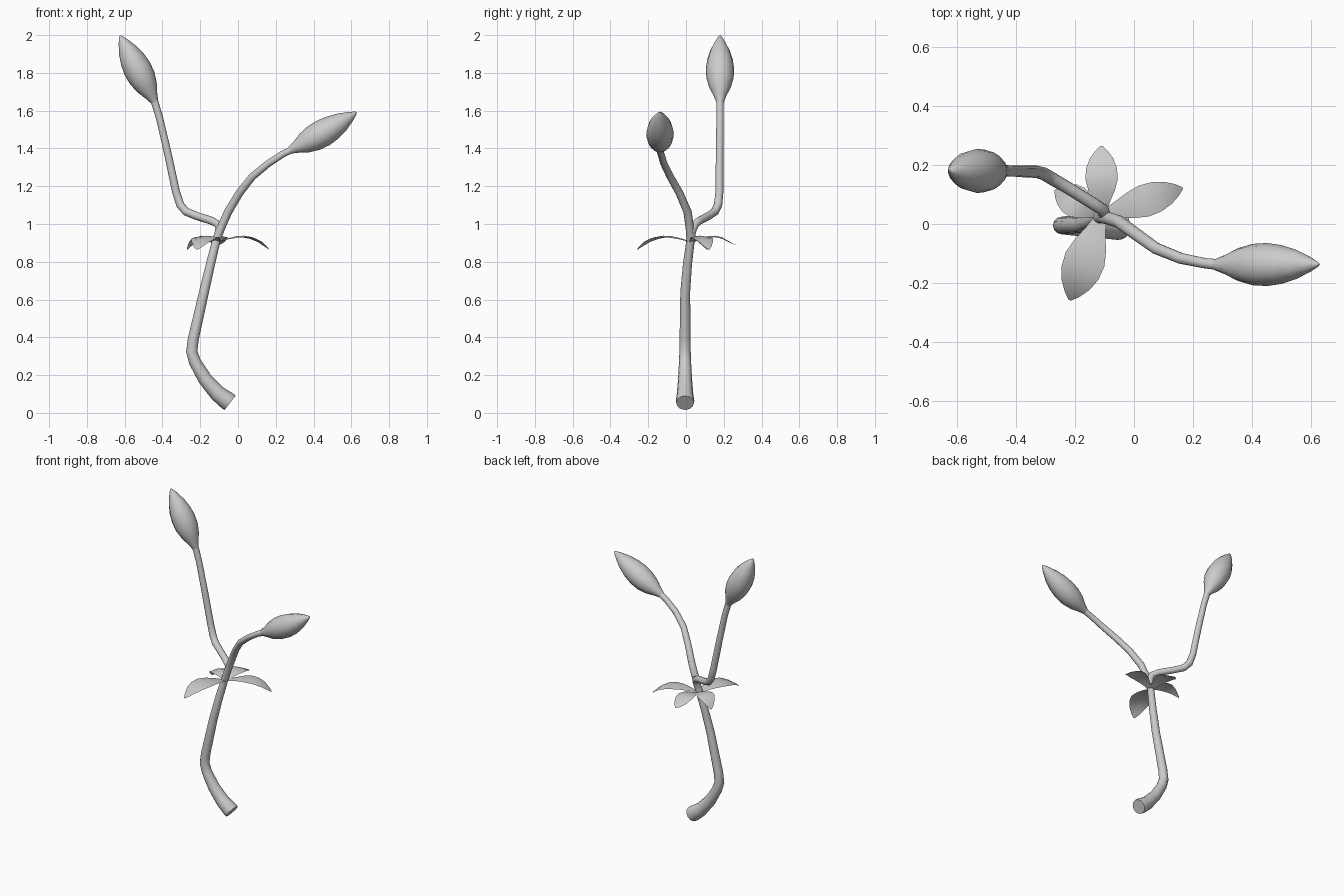
import bpy, bmesh, math
from mathutils import Vector

if "Cube" in bpy.data.objects:
    bpy.data.objects.remove(bpy.data.objects["Cube"])


def make_object(name, bm):
    bmesh.ops.recalc_face_normals(bm, faces=bm.faces)
    mesh = bpy.data.meshes.new(name)
    bm.to_mesh(mesh)
    bm.free()
    ob = bpy.data.objects.new(name, mesh)
    bpy.context.collection.objects.link(ob)
    bpy.ops.object.select_all(action='DESELECT')
    ob.select_set(True)
    bpy.context.view_layer.objects.active = ob
    bpy.ops.object.shade_smooth_by_angle(angle=math.radians(50))
    return ob


def tube(name, path, sides=12):
    """Sweep a round section along (x, y, z, radius) points."""
    bm = bmesh.new()
    pts = [Vector(p[:3]) for p in path]
    rings, side = [], Vector((0, 1, 0))
    for i, p in enumerate(pts):
        a = (p - pts[i - 1]).normalized() if i else Vector()
        b = (pts[i + 1] - p).normalized() if i < len(pts) - 1 else Vector()
        t = (a + b).normalized()
        side = (side - t * side.dot(t)).normalized()
        up = t.cross(side)
        r = path[i][3]
        rings.append([bm.verts.new(p + r * (math.cos(k) * side + math.sin(k) * up))
                      for k in (2 * math.pi * j / sides for j in range(sides))])
    for r0, r1 in zip(rings, rings[1:]):
        for j in range(sides):
            k = (j + 1) % sides
            bm.faces.new((r0[j], r0[k], r1[k], r1[j]))
    bm.faces.new(rings[0])
    bm.faces.new(rings[-1])
    return make_object(name, bm)


def bud(name, start, end, radius, sag):
    """Spindle-shaped bud between two points, slightly bowed."""
    s, e = Vector(start), Vector(end)
    shape = [(0, .26), (.1, .46), (.22, .76), (.36, .96), (.5, 1), (.64, .9),
             (.78, .68), (.9, .38), (.97, .17), (1, .05)]
    path = []
    for t, r in shape:
        p = s.lerp(e, t) + Vector(sag) * math.sin(math.pi * t)
        path.append((*p, r * radius))
    return tube(name, path)


def leaf(name, angle, length, width, drop):
    """Single-sheet arched leaf growing from the fork."""
    bm = bmesh.new()
    d = Vector((math.cos(angle), math.sin(angle), 0))
    n = Vector((-d.y, d.x, 0))
    base = Vector((-0.11, 0.03, 0.905))
    rows = []
    for t, w, z in [(0, .25, 0), (.18, .5, .018), (.36, .82, .03), (.52, 1, .033),
                    (.68, .95, .025), (.82, .72, .006), (.93, .38, -.02), (1, .06, -.04)]:
        if z < 0:
            z *= drop
        c = base + d * length * t + Vector((0, 0, z))
        rows.append([bm.verts.new(c + n * w * width * k - Vector((0, 0, .008 * w * abs(k))))
                     for k in (-1, 0, 1)])
    for a, b in zip(rows, rows[1:]):
        for j in range(2):
            bm.faces.new((a[j], a[j + 1], b[j + 1], b[j]))
    return make_object(name, bm)


# Main stem with bent foot
tube("stem", [(-.042, -.005, .053, .047), (-.055, -.005, .063, .049), (-.11, -.005, .105, .043),
              (-.175, -.005, .18, .037), (-.228, -.005, .27, .032), (-.245, -.005, .325, .03),
              (-.237, -.005, .39, .029), (-.18, -.004, .64, .026), (-.145, .008, .79, .024),
              (-.113, .025, .92, .022), (-.1, .028, .96, .021)])

# Upright branch and its bud
tube("left_branch", [(-.112, .025, .92, .022), (-.1, .033, .965, .021), (-.105, .048, .998, .021),
                     (-.14, .07, 1.017, .021), (-.22, .12, 1.043, .021), (-.275, .152, 1.065, .022),
                     (-.305, .17, 1.1, .022), (-.328, .177, 1.17, .021), (-.373, .178, 1.38, .02),
                     (-.415, .18, 1.56, .019), (-.442, .18, 1.65, .02)])
bud("left_bud", (-.44, .18, 1.645), (-.625, .18, 1.997), .075, (0, 0, 0))

# Spreading branch and its bud
tube("right_branch", [(-.112, .025, .92, .022), (-.09, .02, .98, .022), (-.052, .008, 1.065, .022),
                      (.008, -.035, 1.165, .021), (.075, -.083, 1.25, .02), (.16, -.117, 1.32, .019),
                      (.24, -.133, 1.372, .018), (.285, -.138, 1.393, .019)])
bud("right_bud", (.275, -.138, 1.39), (.628, -.137, 1.591), .073, (0, 0, -.008))

# Four leaves around the fork
for name, deg, length, width, drop in [("leaf_back", 90, .235, .055, .4),
                                       ("leaf_right", 18.5, .29, .055, 1),
                                       ("leaf_front", 249.5, .308, .07, 1),
                                       ("leaf_left", 152, .18, .055, 1)]:
    leaf(name, math.radians(deg), length, width, drop)
